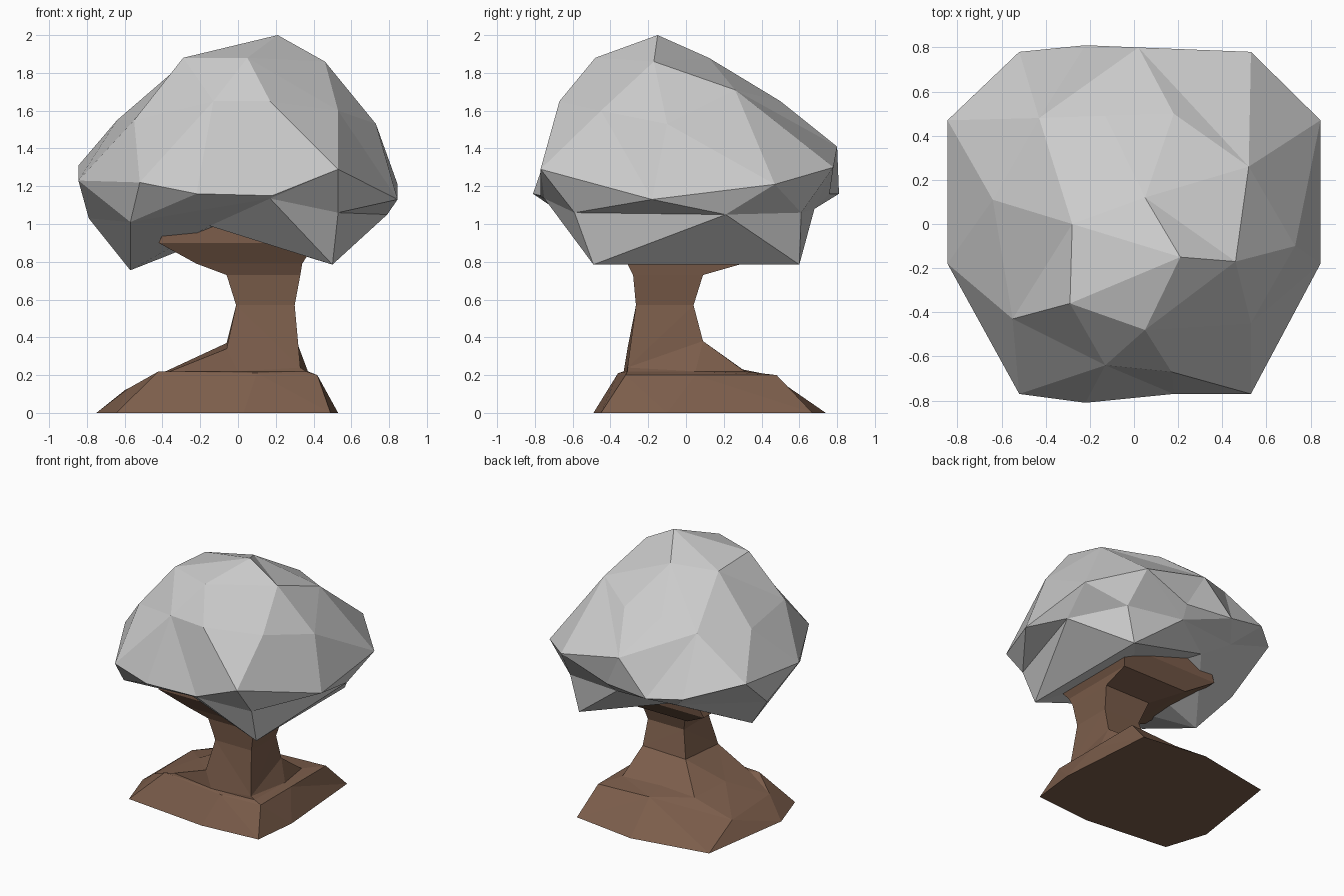
import bpy, bmesh, math

if "Cube" in bpy.data.objects:
    bpy.data.objects.remove(bpy.data.objects["Cube"])


def sort_ring(pts, c):
    """Order ring points by angle round the centre c."""
    return sorted(pts, key=lambda p: math.atan2(p[1] - c[1], p[0] - c[0]))


def stitch(bm, a, b, c):
    """Join two closed vertex rings with triangles, walking both by angle."""
    ang = lambda v: math.atan2(v.co.y - c[1], v.co.x - c[0])
    wrap = lambda t: (t + math.pi) % (2 * math.pi) - math.pi
    a0 = ang(a[0])
    k = min(range(len(b)), key=lambda i: abs(wrap(ang(b[i]) - a0)))
    b = b[k:] + b[:k]
    first = wrap(ang(b[0]) - a0)
    ta = [(ang(v) - a0) % (2 * math.pi) for v in a] + [2 * math.pi]
    tb = [first + (ang(v) - ang(b[0])) % (2 * math.pi) for v in b] + [first + 2 * math.pi]
    i = j = 0
    na, nb = len(a), len(b)
    while i < na or j < nb:
        if j == nb or (i < na and ta[i] + ta[i + 1] <= tb[j] + tb[j + 1]):
            bm.faces.new((a[i % na], a[(i + 1) % na], b[j % nb]))
            i += 1
        else:
            bm.faces.new((a[i % na], b[(j + 1) % nb], b[j % nb]))
            j += 1


def faceted_loft(name, rings, centre, bottom=None, top=None, colour=None):
    """Flat-faced closed body through rings, ends fanned to a point or capped."""
    bm = bmesh.new()
    loops = [[bm.verts.new(p) for p in sort_ring(r, centre)] for r in rings]
    for a, b in zip(loops, loops[1:]):
        stitch(bm, a, b, centre)
    for loop, tip in ((loops[0], bottom), (loops[-1], top)):
        if tip:
            v = bm.verts.new(tip)
            for p, q in zip(loop, loop[1:] + loop[:1]):
                bm.faces.new((p, q, v))
        else:
            bm.faces.new(loop)
    bmesh.ops.recalc_face_normals(bm, faces=bm.faces)
    me = bpy.data.meshes.new(name)
    bm.to_mesh(me)
    bm.free()
    ob = bpy.data.objects.new(name, me)
    bpy.context.collection.objects.link(ob)
    if colour:
        mat = bpy.data.materials.new(name + "_colour")
        mat.diffuse_color = colour
        mat.use_nodes = True
        mat.node_tree.nodes["Principled BSDF"].inputs["Base Color"].default_value = mat.diffuse_color
        me.materials.append(mat)
    return ob


# Crown: underside lobes, lower ring, rim, shoulder and upper ring
underside = [(0.5, -0.49, 0.785), (0.5, 0.6, 0.785), (-0.2, 0.5, 1.0),
             (-0.57, 0.0, 0.755), (-0.15, -0.45, 0.99)]
lower = [(0.53, -0.59, 1.06), (0.79, 0.21, 1.05), (0.57, 0.61, 1.06),
         (0.12, 0.68, 1.08), (-0.36, 0.63, 1.08), (-0.79, 0.13, 1.03),
         (-0.57, -0.59, 1.01), (0.17, -0.75, 1.135)]
rim = [(0.53, -0.77, 1.29), (0.845, -0.18, 1.13), (0.845, 0.47, 1.21),
       (0.53, 0.78, 1.3), (0.15, 0.76, 1.16), (-0.22, 0.81, 1.16),
       (-0.52, 0.78, 1.22), (-0.845, 0.47, 1.31), (-0.845, -0.18, 1.23),
       (-0.52, -0.77, 1.22), (-0.22, -0.81, 1.16), (0.18, -0.77, 1.15)]
shoulder = [(0.73, -0.1, 1.53), (0.52, 0.26, 1.71), (0.02, 0.8, 1.41),
            (-0.43, 0.48, 1.6), (-0.64, 0.11, 1.55),
            (-0.55, -0.43, 1.55), (-0.13, -0.64, 1.65), (0.17, -0.67, 1.65),
            (0.53, -0.45, 1.6)]
saddle = [(0.73, -0.1, 1.53), (0.52, 0.26, 1.71), (0.18, 0.5, 1.65), (-0.13, 0.49, 1.65)]
upper = [(0.05, -0.48, 1.88), (0.46, -0.17, 1.86), (0.05, 0.12, 1.88),
         (-0.28, 0.0, 1.86), (-0.29, -0.36, 1.88)]
crest = saddle + shoulder[3:]
crown = faceted_loft("crown", [underside, lower, rim, shoulder, crest, upper],
                     (0.0, -0.08), bottom=(0, 0, 0.98), top=(0.21, -0.15, 2.0))
# Fuse the points that shoulder and crest share
bm = bmesh.new()
bm.from_mesh(crown.data)
bmesh.ops.remove_doubles(bm, verts=bm.verts, dist=0.001)
bmesh.ops.recalc_face_normals(bm, faces=bm.faces)
bm.to_mesh(crown.data)
bm.free()


# Trunk: root flare, ledge, narrow neck, spreading top under the crown
def square_ring(x0, x1, y0, y1, z):
    return [(x1, y0, z), (x1, y1, z), (x0, y1, z), (x0, y0, z)]


ground = [(0.49, -0.45, 0), (0.53, -0.1, 0), (0.47, 0.67, 0), (-0.04, 0.74, 0),
          (-0.64, 0.63, 0), (-0.75, -0.1, 0), (-0.645, -0.42, 0), (0.03, -0.49, 0)]
ledge = [(0.42, -0.32, 0.2), (0.42, 0.05, 0.2), (0.42, 0.48, 0.2), (0.0, 0.45, 0.2),
         (-0.6, 0.29, 0.12), (-0.58, -0.2, 0.13), (-0.42, -0.3, 0.22), (0.1, -0.36, 0.21)]
step = [(0.36, -0.31, 0.22), (0.37, 0.05, 0.22), (0.33, 0.31, 0.22), (0.0, 0.3, 0.23),
        (-0.29, 0.31, 0.22), (-0.34, 0.0, 0.24), (-0.36, -0.27, 0.22), (0.0, -0.33, 0.22)]
faceted_loft("trunk", [ground, ledge, step,
                       [(0.33, -0.31, 0.24), (0.31, 0.09, 0.38),
                        (-0.06, 0.09, 0.37), (-0.06, -0.31, 0.34)],
                       square_ring(-0.01, 0.3, -0.265, 0.04, 0.57),
                       square_ring(-0.06, 0.33, -0.28, 0.09, 0.73),
                       square_ring(-0.22, 0.34, -0.31, 0.3, 0.79),
                       square_ring(-0.42, 0.41, -0.38, 0.38, 0.9),
                       square_ring(-0.36, 0.4, -0.38, 0.4, 1.02)],
             (0.13, -0.1), colour=(0.2, 0.11, 0.07, 1))
